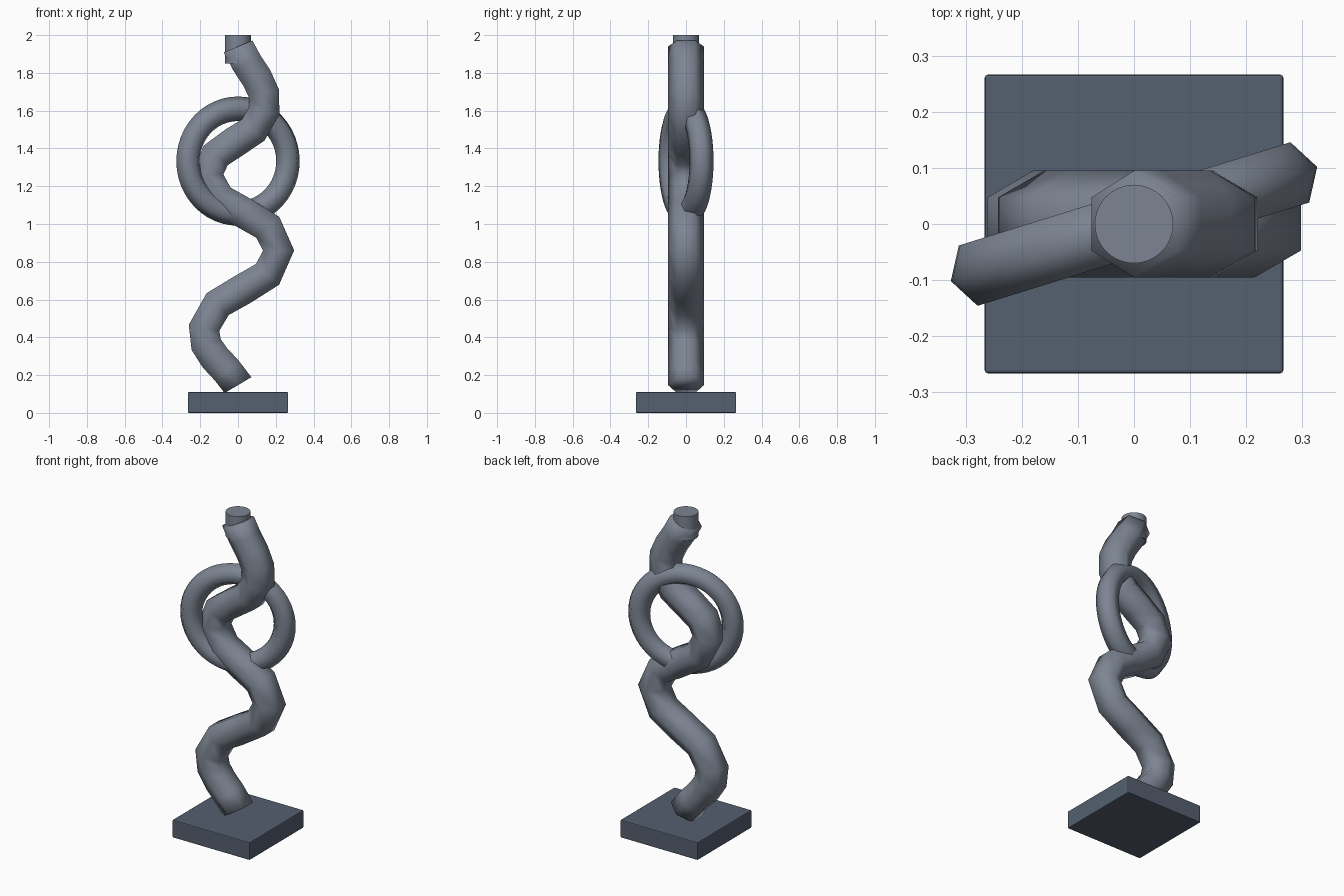
import bpy
import bmesh
from math import radians

if "Cube" in bpy.data.objects:
    bpy.data.objects.remove(bpy.data.objects["Cube"])


def paint(obj, name, color):
    mat = bpy.data.materials.get(name) or bpy.data.materials.new(name)
    mat.diffuse_color = color
    mat.use_nodes = True
    mat.node_tree.nodes["Principled BSDF"].inputs["Base Color"].default_value = mat.diffuse_color
    obj.data.materials.clear()
    obj.data.materials.append(mat)


STONE = ("grey_stone", (0.205, 0.235, 0.29, 1))
SLATE = ("dark_slate", (0.09, 0.115, 0.16, 1))

# Square base with slightly softened edges
bpy.ops.mesh.primitive_cube_add(size=1, location=(0, 0, 0.055))
base = bpy.context.object
base.name = "base_block"
base.scale = (0.532, 0.532, 0.11)
bpy.ops.object.transform_apply(location=False, rotation=False, scale=True)
bevel = base.modifiers.new("soft_edges", 'BEVEL')
bevel.width = 0.005
bevel.segments = 2
paint(base, *SLATE)

# Winding six-sided tube, swinging left and right in one plane
path = [(0, 0.147), (-0.18, 0.45), (0.215, 0.86),
        (-0.16, 1.26), (0.14, 1.60), (0, 1.94)]
curve = bpy.data.curves.new("winding_stem", 'CURVE')
curve.dimensions = '3D'
curve.bevel_depth = 0.095
curve.bevel_resolution = 1
curve.resolution_u = 4
spline = curve.splines.new('BEZIER')
spline.bezier_points.add(len(path) - 1)
for point, (x, z) in zip(spline.bezier_points, path):
    point.co = (x, 0, z)
    point.handle_left_type = point.handle_right_type = 'AUTO'
stem = bpy.data.objects.new("winding_stem", curve)
bpy.context.collection.objects.link(stem)
bpy.ops.object.select_all(action='DESELECT')
stem.select_set(True)
bpy.context.view_layer.objects.active = stem
bpy.ops.object.convert(target='MESH')
stem = bpy.context.object
stem.name = "winding_stem"

# Close both tube ends
bm = bmesh.new()
bm.from_mesh(stem.data)
bmesh.ops.holes_fill(bm, edges=[e for e in bm.edges if e.is_boundary], sides=0)
bmesh.ops.recalc_face_normals(bm, faces=bm.faces)
bm.to_mesh(stem.data)
bm.free()
bpy.ops.object.shade_smooth()
paint(stem, *STONE)

# Upright ring threaded around the stem, turned slightly about z
bpy.ops.mesh.primitive_torus_add(
    major_radius=0.277, minor_radius=0.065, major_segments=48, minor_segments=6,
    location=(0, 0, 1.333), rotation=(radians(90), 0, radians(17.3)))
ring = bpy.context.object
ring.name = "ring"
bpy.ops.object.shade_smooth()
paint(ring, *STONE)

# Short round plug at the top
bpy.ops.mesh.primitive_cylinder_add(vertices=32, radius=0.07, depth=0.15,
                                    location=(0, 0, 1.925))
plug = bpy.context.object
plug.name = "top_plug"
bpy.ops.object.shade_smooth_by_angle(angle=radians(30))
paint(plug, *STONE)
